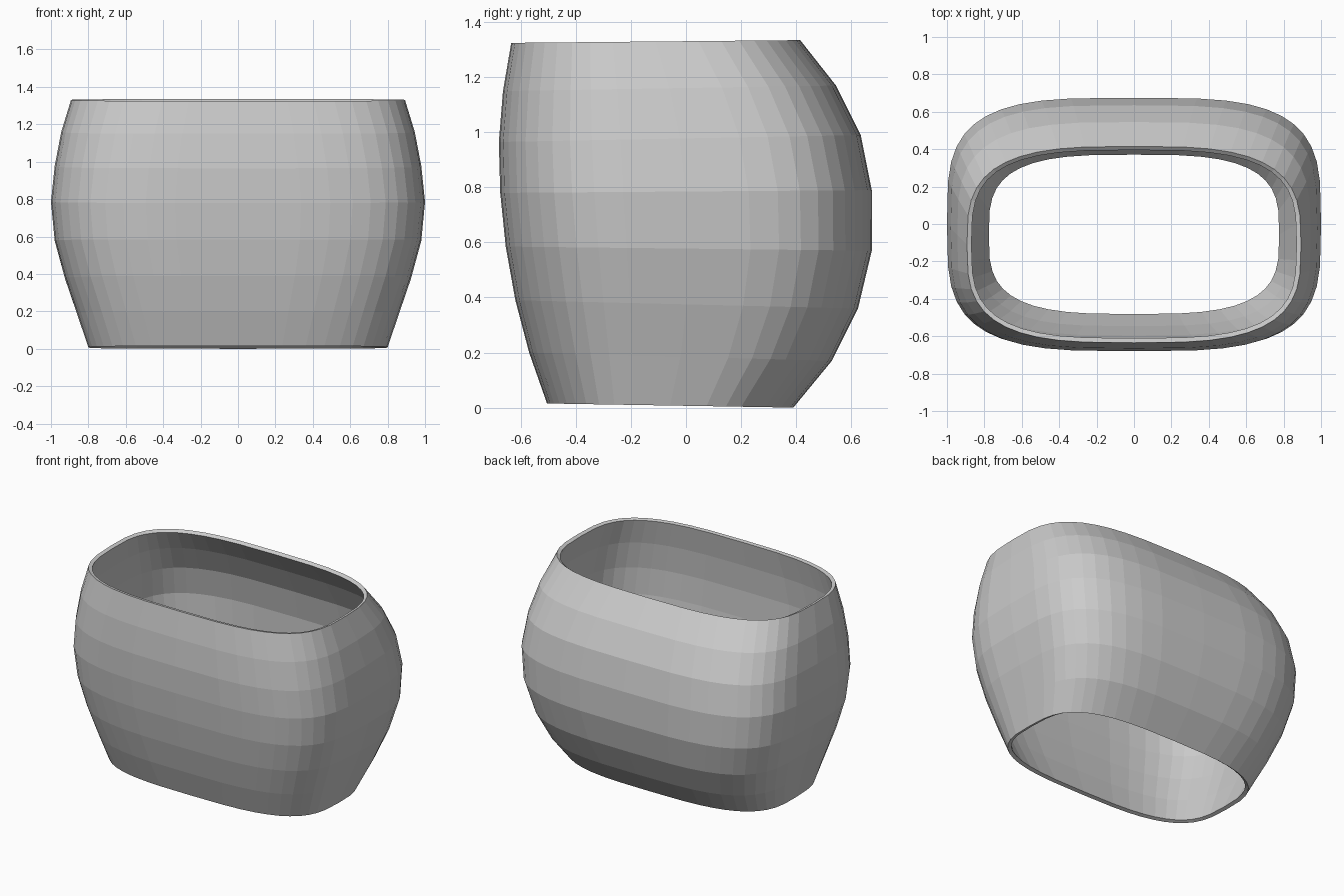
import bpy, bmesh
from math import cos, sin, pi, copysign

if "Cube" in bpy.data.objects:
    bpy.data.objects.remove(bpy.data.objects["Cube"], do_unlink=True)

SEGMENTS = 44
WALL = 0.025

# Rings from bottom to top: half width, front y, back y, front z, back z
RINGS = [
    (0.80, -0.505, 0.39, 0.015, 0.00),
    (0.86, -0.57, 0.53, 0.20, 0.17),
    (0.925, -0.62, 0.625, 0.39, 0.36),
    (0.98, -0.655, 0.675, 0.585, 0.57),
    (1.00, -0.675, 0.675, 0.78, 0.79),
    (0.98, -0.68, 0.635, 0.965, 0.99),
    (0.945, -0.665, 0.545, 1.15, 1.17),
    (0.893, -0.635, 0.415, 1.325, 1.335),
]


def rounded(value, power):
    return copysign(abs(value) ** (2 / power), value)


def ring_points(half_x, front, back, z_front, z_back, power):
    """Rounded-rectangle cross-section, slightly tilted from front to back."""
    for i in range(SEGMENTS):
        angle = 2 * pi * i / SEGMENTS
        u, v = rounded(cos(angle), power), rounded(sin(angle), power)
        back_share = (v + 1) / 2
        yield (half_x * u,
               front + (back - front) * back_share,
               z_front + (z_back - z_front) * back_share)


# Bulging open band, lofted through the rings
bm = bmesh.new()
loops = []
for k, ring in enumerate(RINGS):
    power = 3.2 + 0.4 * sin(pi * k / (len(RINGS) - 1))
    loops.append([bm.verts.new(p) for p in ring_points(*ring, power)])
for low, high in zip(loops, loops[1:]):
    for i in range(SEGMENTS):
        j = (i + 1) % SEGMENTS
        bm.faces.new((low[i], low[j], high[j], high[i]))
bmesh.ops.recalc_face_normals(bm, faces=bm.faces)

mesh = bpy.data.meshes.new("hollow_band")
bm.to_mesh(mesh)
bm.free()
band = bpy.data.objects.new("hollow_band", mesh)
bpy.context.collection.objects.link(band)

# Thin wall, open at both ends
shell = band.modifiers.new("wall", "SOLIDIFY")
shell.thickness = WALL
shell.offset = -1
shell.use_even_offset = True

# Plain grey
grey = bpy.data.materials.new("light grey")
grey.use_nodes = True
colour = (0.6, 0.6, 0.6, 1)
grey.diffuse_color = colour
grey.node_tree.nodes["Principled BSDF"].inputs["Base Color"].default_value = colour
mesh.materials.append(grey)
